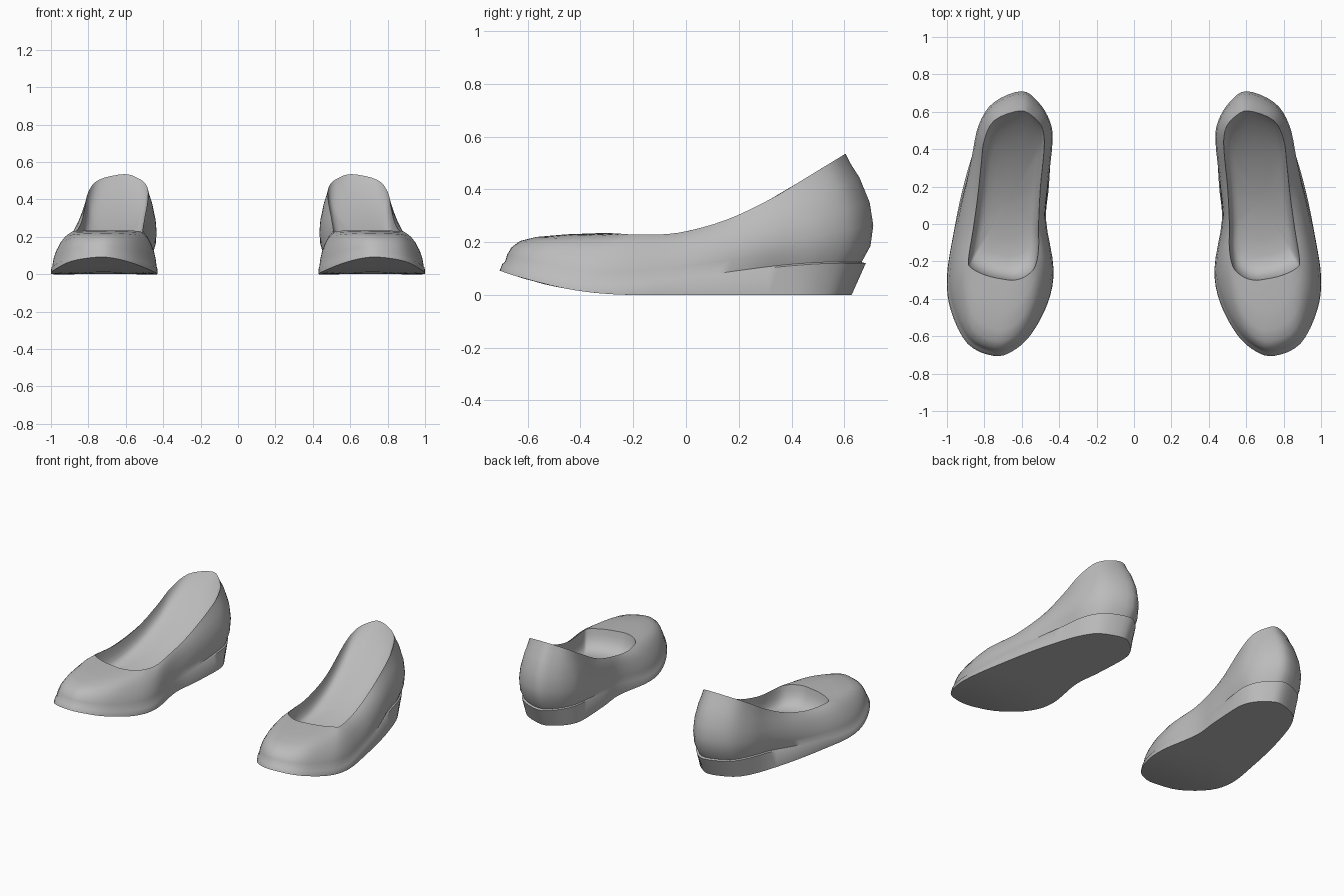
import bpy
import bmesh
import math
from mathutils import Vector

if "Cube" in bpy.data.objects:
    bpy.data.objects.remove(bpy.data.objects["Cube"])

# Plan outlines, from the toe along the outer side to the heel and back
OUTLINE = [(.75, -.705), (.89, -.64), (.98, -.46), (1, -.28), (.965, -.05),
           (.92, .17), (.87, .36), (.83, .53), (.75, .65), (.6, .71),
           (.51, .65), (.45, .55), (.435, .44), (.455, .2), (.47, .02),
           (.43, -.24), (.46, -.42), (.55, -.59), (.65, -.68)]
OPENING = [(.7, -.295), (.79, -.275), (.87, -.235), (.885, -.19), (.86, -.03),
           (.835, .15), (.817, .32), (.8, .45), (.745, .555), (.61, .605),
           (.535, .57), (.49, .51), (.48, .41), (.5, .2), (.51, 0),
           (.51, -.13), (.53, -.23), (.58, -.28), (.64, -.3)]
PAIRS = [(Vector(o), Vector(r)) for o, r in zip(OUTLINE, OPENING)]

# Wall profiles: (way towards the opening, way up to the rim)
TOE = [(.05, 0), (.07, .25), (.11, .5), (.19, .72), (.34, .86), (.62, .95), (1, 1)]
SIDE = [(.06, 0), (.13, .25), (.26, .47), (.46, .7), (.67, .86), (.86, .95), (1, 1)]
HEEL = [(.42, 0), (.1, .15), (0, .34), (.13, .55), (.5, .78), (.8, .9), (1, 1)]
RIM = [(-.3, .235), (-.1, .222), (.05, .25), (.23, .31), (.4, .41), (.605, .535)]


def smooth(v, low, high):
    t = min(1, max(0, (v - low) / (high - low)))
    return t * t * (3 - 2 * t)


def mix(a, b, t):
    return a + (b - a) * t


def rim_height(y):
    if y <= RIM[0][0]:
        return RIM[0][1]
    for (y0, z0), (y1, z1) in zip(RIM, RIM[1:]):
        if y <= y1:
            return mix(z0, z1, (y - y0) / (y1 - y0))
    return RIM[-1][1]


def sole_bottom(y):
    return .09 * (max(0, -.2 - y) / .5) ** 2


def welt_height(y):
    return sole_bottom(y) + .028 + .092 * smooth(y, -.4, .6)


def insole_height(y):
    return .1 + .4 * (max(0, y + .25) / .85) ** 2


def wall_profile(index, y):
    to_side, to_heel = smooth(y, -.72, -.4), smooth(y, 0, .5)
    return [mix(mix(a, b, to_side), c, to_heel)
            for a, b, c in zip(TOE[index], SIDE[index], HEEL[index])]


def sampled(points, steps=4):
    """Closed smooth curve through the points."""
    n, out = len(points), []
    for i in range(n):
        a, b, c, d = (points[(i + k) % n] for k in (-1, 0, 1, 2))
        for s in range(steps):
            t = s / steps
            out.append(b + .5 * t * ((c - a) + t * ((2 * a - 5 * b + 4 * c - d)
                                                    + t * (3 * (b - c) + d - a))))
    return out


def ring(plan, height):
    return [Vector((p.x, p.y, height(p.y))) for p in plan]


def shrunk(plan, amount, centre):
    return [p.lerp(Vector(centre), amount) for p in plan]


def loft(name, rings, cap, material):
    bm = bmesh.new()
    loops = [[bm.verts.new(p) for p in sampled(r)] for r in rings]
    for low, high in zip(loops, loops[1:]):
        n = len(low)
        for i in range(n):
            j = (i + 1) % n
            bm.faces.new((low[i], low[j], high[j], high[i]))
    bm.faces.new(loops[-1] if cap == "last" else loops[0][::-1])
    mesh = bpy.data.meshes.new(name)
    bm.to_mesh(mesh)
    bm.free()
    mesh.materials.append(material)
    obj = bpy.data.objects.new(name, mesh)
    bpy.context.collection.objects.link(obj)
    # The second shoe is the mirror image of the first
    mirror = obj.modifiers.new("Pair", 'MIRROR')
    mirror.use_mirror_merge = False
    bpy.ops.object.select_all(action='DESELECT')
    obj.select_set(True)
    bpy.context.view_layer.objects.active = obj
    bpy.ops.object.shade_smooth_by_angle(angle=math.radians(50))


grey = bpy.data.materials.new("Plain grey")
grey.use_nodes = True
colour = (.5, .5, .5, 1)
grey.diffuse_color = colour
grey.node_tree.nodes["Principled BSDF"].inputs["Base Color"].default_value = colour

# Sole: underside and tapered edge up to the welt
underside = [o.lerp(r, .78 * smooth(o.y, .3, .7)) for o, r in PAIRS]
welt = [o.lerp(r, mix(.025, .27, smooth(o.y, 0, .5))) for o, r in PAIRS]
shell = [ring(shrunk(underside, k, (.7, 0)), sole_bottom)
         for k in (.92, .7, .45, .2, 0)]
shell.append(ring(welt, welt_height))

# Upper: outer wall rising from the welt ledge to the rim
for k in range(len(TOE)):
    level = []
    for o, r in PAIRS:
        across, up = wall_profile(k, o.y)
        p = o.lerp(r, across)
        z = mix(welt_height(o.y) + .004, rim_height(r.y), up)
        level.append(Vector((p.x, p.y, z)))
    shell.append(level)
loft("shoe_shells", shell, "first", grey)

# Insole: rounded bed sinking from the rim, steepest at the heel
bed = []
for inset, drop in ((0, 0), (.015, .25), (.04, .5), (.09, .75), (.17, .91),
                    (.3, .98), (.5, 1), (.72, 1), (.92, 1)):
    plan = shrunk([r for o, r in PAIRS], inset, (.67, .12))
    bed.append([
        Vector((p.x, p.y, mix(rim_height(r.y), insole_height(p.y), drop)))
        for p, (o, r) in zip(plan, PAIRS)])
loft("shoe_insoles", bed, "last", grey)
